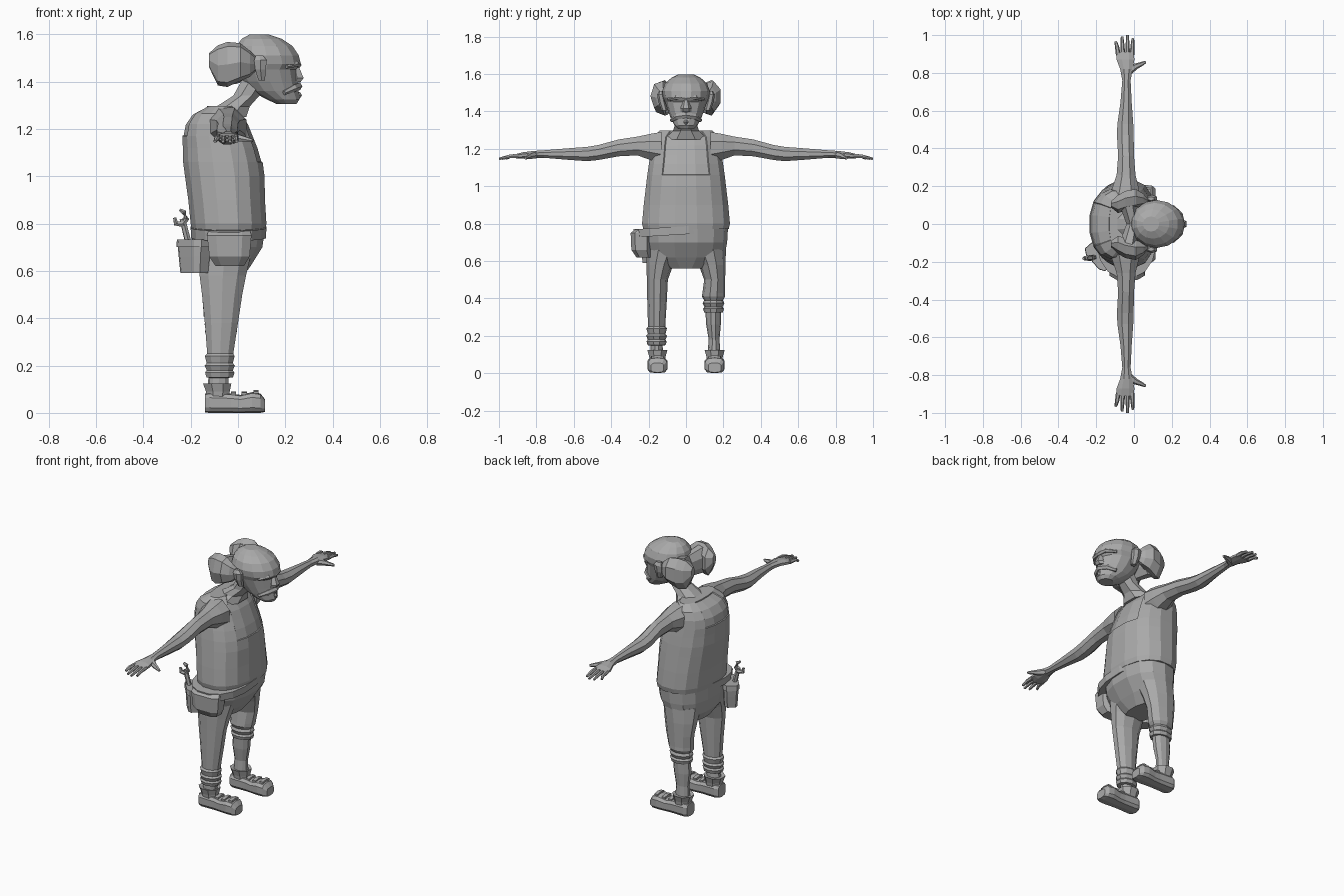
import bpy, bmesh, math
from mathutils import Vector

grey = bpy.data.materials.new("plain grey")
grey.diffuse_color = (0.40, 0.40, 0.40, 1)


def finish(name, bm, loc=(0, 0, 0), rot=0):
    bmesh.ops.recalc_face_normals(bm, faces=bm.faces)
    me = bpy.data.meshes.new(name)
    bm.to_mesh(me)
    bm.free()
    me.materials.append(grey)
    ob = bpy.data.objects.new(name, me)
    ob.location, ob.rotation_euler.z = loc, rot
    bpy.context.collection.objects.link(ob)
    return ob


def loft(name, axis, rings, n=8, e=1.0, loc=(0, 0, 0), rot=0, inset=None):
    """Rings are (position on axis, centre a, centre b, radius a, radius b)."""
    pts = []
    for i in range(n):
        t = 2 * math.pi * (i + 0.5) / n
        c, s = math.cos(t), math.sin(t)
        pts.append((math.copysign(abs(c) ** e, c), math.copysign(abs(s) ** e, s)))
    ma, mb = max(p[0] for p in pts), max(p[1] for p in pts)
    bm = bmesh.new()
    loops = []
    for p, ca, cb, ra, rb in rings:
        row = []
        for u, v in pts:
            a, b = ca + ra * u / ma, cb + rb * v / mb
            row.append(bm.verts.new({'x': (p, a, b), 'y': (a, p, b), 'z': (a, b, p)}[axis]))
        loops.append(row)
    for r, q in zip(loops, loops[1:]):
        for i in range(n):
            j = (i + 1) % n
            bm.faces.new((r[i], r[j], q[j], q[i]))
    bm.faces.new(loops[0])
    bm.faces.new(loops[-1])
    bmesh.ops.recalc_face_normals(bm, faces=bm.faces)
    if inset:
        faces = [f for f in bm.faces if inset(f.calc_center_median(), f.normal)]
        bmesh.ops.inset_region(bm, faces=faces, thickness=0.004, depth=-0.005)
    return finish(name, bm, loc, rot)


def tube(name, path, radii, n=6, flat=1.0):
    """Limb-like tube along a path."""
    bm = bmesh.new()
    path = [Vector(p) for p in path]
    rows = []
    for k, p in enumerate(path):
        d = path[min(k + 1, len(path) - 1)] - path[max(k - 1, 0)]
        q = d.to_track_quat('Z', 'Y')
        rows.append([bm.verts.new(p + q @ Vector((radii[k] * math.cos(2 * math.pi * i / n),
                     radii[k] * flat * math.sin(2 * math.pi * i / n), 0))) for i in range(n)])
    for r, s in zip(rows, rows[1:]):
        for i in range(n):
            bm.faces.new((r[i], r[(i + 1) % n], s[(i + 1) % n], s[i]))
    bm.faces.new(rows[0])
    bm.faces.new(rows[-1])
    return finish(name, bm)


# Vest, with a sunken scoop neckline front and back
loft("vest", 'z', [
    (0.77, -0.040, 0, 0.155, 0.228), (0.80, -0.040, 0, 0.160, 0.235),
    (0.90, -0.048, 0, 0.162, 0.226), (1.00, -0.056, 0, 0.168, 0.214),
    (1.06, -0.064, 0, 0.168, 0.207), (1.12, -0.073, 0, 0.160, 0.198),
    (1.17, -0.084, 0, 0.151, 0.190), (1.22, -0.089, 0, 0.136, 0.185),
    (1.265, -0.088, 0, 0.105, 0.175), (1.297, -0.075, 0, 0.055, 0.14)], 16, 0.85,
    inset=lambda c, m: abs(c.y) < 0.11 and abs(m.x) > 0.3
    and c.z > (1.06 if c.x > -0.07 else 1.17) and c.z < 1.29)

# Trousers and belt
loft("trouser_seat", 'z', [
    (0.56, -0.065, 0, 0.075, 0.11), (0.62, -0.062, 0, 0.115, 0.205),
    (0.70, -0.045, 0, 0.148, 0.220), (0.785, -0.040, 0, 0.155, 0.225)], 14, 0.85)
belt = loft("belt", 'z', [(0.742, -0.040, 0, 0.158, 0.232), (0.785, -0.040, 0, 0.160, 0.236)], 16, 0.85)
belt.rotation_euler.x = 0.06

# Legs: one long trouser leg with a gathered cuff, one rolled up
thigh = [(0.67, -0.055, 0.115, 0.110, 0.098), (0.58, -0.064, 0.140, 0.098, 0.072),
         (0.50, -0.067, 0.153, 0.085, 0.056)]
long_leg = thigh + [(0.38, -0.070, 0.155, 0.070, 0.052), (0.25, -0.075, 0.157, 0.055, 0.046)]
long_leg += [(z, -0.077, 0.157, r + 0.008, r) for z, r in
             [(0.24, 0.055), (0.21, 0.047), (0.20, 0.056), (0.18, 0.047), (0.17, 0.054), (0.15, 0.048)]]
long_leg += [(0.148, -0.08, 0.157, 0.04, 0.032), (0.08, -0.085, 0.155, 0.045, 0.035)]
short_leg = thigh + [(0.43, -0.070, 0.148, 0.076, 0.060)]
short_leg += [(z, -0.072, 0.147, r + 0.012, r) for z, r in
              [(0.41, 0.062), (0.39, 0.050), (0.375, 0.058), (0.355, 0.048), (0.345, 0.056), (0.325, 0.050)]]
short_leg += [(0.324, -0.075, 0.146, 0.053, 0.042), (0.26, -0.080, 0.147, 0.052, 0.039),
              (0.18, -0.083, 0.150, 0.040, 0.029), (0.08, -0.085, 0.150, 0.045, 0.036)]
loft("long_trouser_leg", 'z', [(z, a, -b, r, s) for z, a, b, r, s in long_leg], 10)
loft("rolled_trouser_leg", 'z', short_leg, 10)

for side in (-1, 1):
    tag = "right" if side < 0 else "left"
    y = 0.153 * side
    # Boots: shoe body, flared collar and straps
    loft(tag + "_shoe", 'x', [
        (-0.140, y, 0.042, 0.036, 0.040), (-0.120, y, 0.043, 0.048, 0.043),
        (-0.030, y, 0.041, 0.045, 0.041), (0.010, y, 0.038, 0.047, 0.038),
        (0.060, y, 0.044, 0.054, 0.044), (0.095, y, 0.041, 0.050, 0.041),
        (0.115, y, 0.030, 0.034, 0.026)], 10, 0.6)
    loft(tag + "_boot_collar", 'z', [
        (0.06, -0.085, y, 0.048, 0.040), (0.09, -0.085, y, 0.050, 0.044),
        (0.125, -0.088, y, 0.060, 0.054), (0.120, -0.088, y, 0.045, 0.036)], 8)
    for x, z in ((-0.02, 0.08), (0.025, 0.081), (0.075, 0.086)):
        loft(tag + "_shoe_strap", 'x', [(x - 0.01, y, z, 0.034, 0.010), (x + 0.012, y, z, 0.032, 0.010)], 6)

    # Arm and hand
    arm = [(0.13, -0.05, 1.205, 0.085, 0.085), (0.19, -0.045, 1.210, 0.070, 0.070),
           (0.26, -0.042, 1.215, 0.050, 0.050), (0.36, -0.042, 1.205, 0.042, 0.045),
           (0.47, -0.046, 1.180, 0.044, 0.040), (0.53, -0.046, 1.172, 0.042, 0.038),
           (0.64, -0.042, 1.172, 0.030, 0.030), (0.76, -0.040, 1.172, 0.022, 0.020),
           (0.82, -0.040, 1.170, 0.033, 0.018), (0.87, -0.045, 1.165, 0.047, 0.017),
           (0.91, -0.047, 1.160, 0.046, 0.012)]
    loft(tag + "_arm", 'y', [(p * side, a, b, r, s) for p, a, b, r, s in arm], 8)
    for x0, x1, tip in ((-0.083, -0.097, 0.965), (-0.059, -0.063, 0.992),
                        (-0.034, -0.034, 1.0), (-0.010, -0.006, 0.982)):
        tube(tag + "_finger", [(x0, 0.895 * side, 1.162), ((x0 + x1) / 2, 0.94 * side, 1.160),
                               (x1, tip * side, 1.147)], [0.013, 0.011, 0.007], 6)
    tube(tag + "_thumb", [(-0.025, 0.81 * side, 1.166), (0.010, 0.835 * side, 1.16),
                          (0.035, 0.845 * side, 1.155), (0.062, 0.858 * side, 1.150)],
         [0.020, 0.016, 0.012, 0.007], 6)

    # Ear and side hair tuft
    loft(tag + "_ear", 'z', [
        (1.405, 0.100, 0.115 * side, 0.014, 0.016), (1.45, 0.095, 0.128 * side, 0.022, 0.020),
        (1.49, 0.095, 0.136 * side, 0.027, 0.018), (1.51, 0.090, 0.134 * side, 0.015, 0.010)], 6)
    loft(tag + "_hair_tuft", 'x', [
        (-0.122, 0.105 * side, 1.49, 0.015, 0.030), (-0.085, 0.108 * side, 1.468, 0.045, 0.085),
        (-0.045, 0.125 * side, 1.472, 0.050, 0.095), (0.010, 0.135 * side, 1.482, 0.050, 0.080),
        (0.050, 0.130 * side, 1.475, 0.030, 0.055), (0.075, 0.120 * side, 1.475, 0.012, 0.030)], 7)

# Neck and head
loft("neck", 'z', [
    (1.25, -0.060, 0, 0.095, 0.120), (1.295, -0.020, 0, 0.070, 0.070),
    (1.34, 0.035, 0, 0.055, 0.055), (1.42, 0.085, 0, 0.060, 0.055)], 8)
loft("head", 'z', [
    (1.305, 0.205, 0, 0.042, 0.040), (1.325, 0.190, 0, 0.070, 0.062),
    (1.36, 0.155, 0, 0.100, 0.080), (1.40, 0.135, 0, 0.115, 0.095),
    (1.45, 0.120, 0, 0.124, 0.112), (1.475, 0.125, 0, 0.140, 0.122),
    (1.51, 0.120, 0, 0.137, 0.127), (1.55, 0.112, 0, 0.118, 0.112),
    (1.58, 0.100, 0, 0.085, 0.078), (1.598, 0.090, 0, 0.042, 0.040)], 14)
loft("nose", 'z', [
    (1.398, 0.245, 0, 0.020, 0.030), (1.415, 0.250, 0, 0.027, 0.030),
    (1.465, 0.240, 0, 0.016, 0.012)], 6)
tube("brow", [(0.205, -0.095, 1.462), (0.245, -0.05, 1.475), (0.256, 0, 1.470),
              (0.245, 0.05, 1.475), (0.205, 0.095, 1.462)], [0.008, 0.014, 0.012, 0.014, 0.008])
tube("upper_lip", [(0.195, -0.078, 1.352), (0.235, -0.045, 1.372), (0.254, 0, 1.380),
                   (0.235, 0.045, 1.372), (0.195, 0.078, 1.352)], [0.010, 0.017, 0.018, 0.017, 0.010])
tube("lower_lip", [(0.210, -0.055, 1.343), (0.255, 0, 1.342), (0.210, 0.055, 1.343)],
     [0.008, 0.015, 0.008])
loft("back_hair", 'y', [
    (-0.11, -0.030, 1.47, 0.050, 0.080), (0, -0.005, 1.46, 0.035, 0.065),
    (0.11, -0.030, 1.47, 0.050, 0.080)], 8)

# Belt pouches and wrench
loft("side_pouch", 'z', [
    (0.62, -0.035, -0.225, 0.060, 0.040), (0.66, -0.036, -0.240, 0.085, 0.052),
    (0.75, -0.037, -0.240, 0.094, 0.056), (0.77, -0.037, -0.230, 0.088, 0.040)], 8, 0.6)
back = dict(loc=(-0.185, -0.170, 0), rot=-0.85)
loft("rear_pouch", 'z', [(0.59, 0, 0, 0.062, 0.036), (0.66, 0, 0, 0.070, 0.040),
                         (0.725, 0, 0, 0.076, 0.043)], 8, 0.5, **back)
loft("rear_pouch_flap", 'z', [(0.70, 0, 0, 0.080, 0.047), (0.732, 0, 0, 0.078, 0.045)], 8, 0.5, **back)
tube("wrench_handle", [(-0.20, -0.175, 0.68), (-0.235, -0.180, 0.82)], [0.015, 0.013], 6)
tube("wrench_jaw", [(-0.268, -0.183, 0.825), (-0.262, -0.182, 0.800), (-0.236, -0.180, 0.797),
                    (-0.218, -0.180, 0.820), (-0.228, -0.180, 0.848), (-0.246, -0.181, 0.858)],
     [0.007, 0.012, 0.015, 0.014, 0.012, 0.007], 6)
